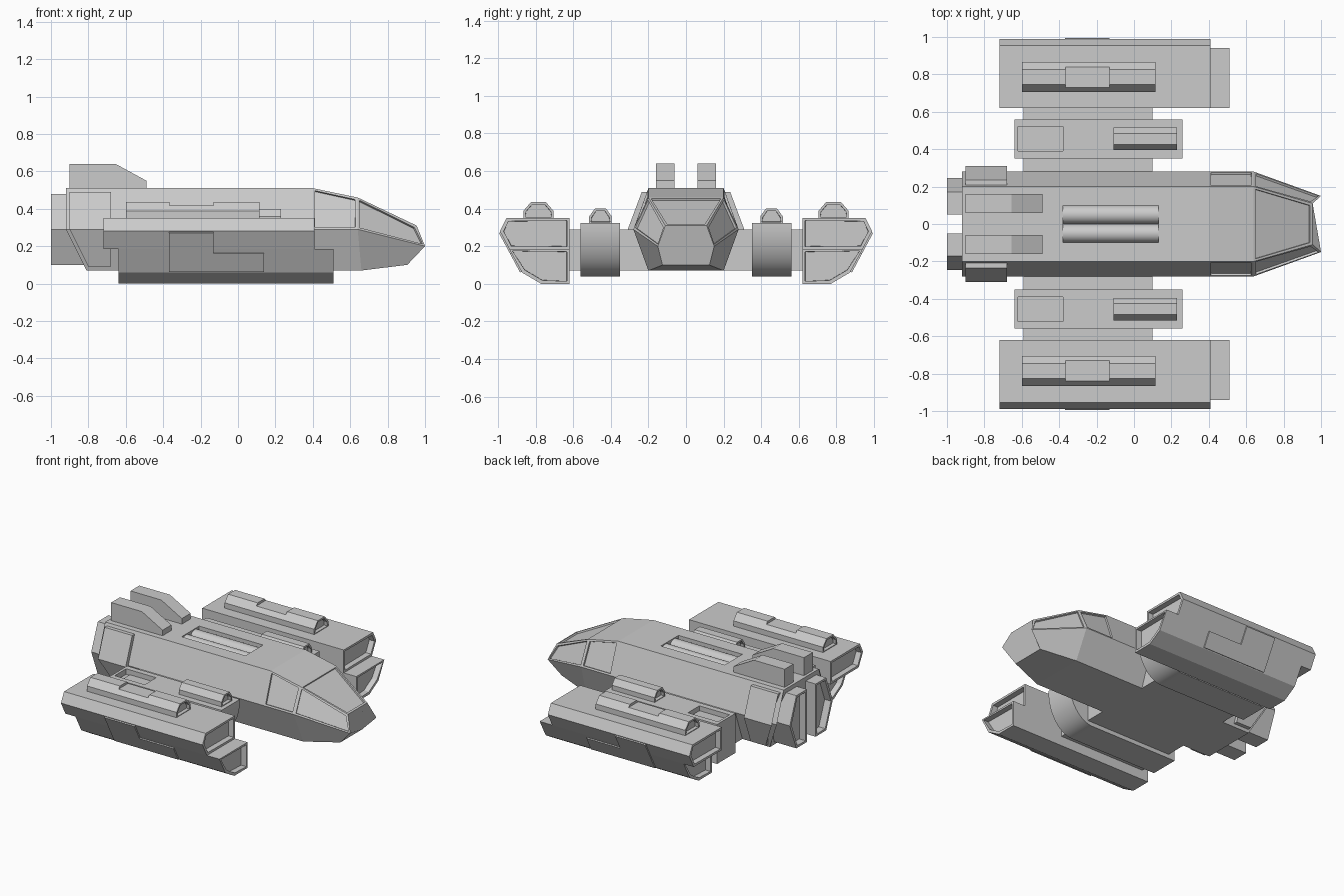
import bpy, bmesh, math

if "Cube" in bpy.data.objects:
    bpy.data.objects.remove(bpy.data.objects["Cube"])


def loft(name, rings, mirror=False, recess=(), frame=0.02, depth=0.02, smooth=False):
    """Skin rings of 3D points, cap the ends, and sink the listed faces behind a frame."""
    bm = bmesh.new()
    vs = [[bm.verts.new(p) for p in r] for r in rings]
    n = len(rings[0])
    faces = []
    for a, b in zip(vs, vs[1:]):
        for j in range(n):
            k = (j + 1) % n
            faces.append(bm.faces.new((a[j], a[k], b[k], b[j])))
    faces.append(bm.faces.new(vs[0]))
    faces.append(bm.faces.new(vs[-1]))
    bmesh.ops.recalc_face_normals(bm, faces=bm.faces)
    sunk = [faces[i] for i in recess]
    if sunk:
        bmesh.ops.inset_individual(bm, faces=sunk, thickness=frame)
        bmesh.ops.inset_individual(bm, faces=sunk, thickness=0.001, depth=-depth)
    me = bpy.data.meshes.new(name)
    bm.to_mesh(me)
    bm.free()
    ob = bpy.data.objects.new(name, me)
    bpy.context.collection.objects.link(ob)
    if smooth:
        bpy.ops.object.select_all(action='DESELECT')
        ob.select_set(True)
        bpy.context.view_layer.objects.active = ob
        bpy.ops.object.shade_smooth_by_angle(angle=math.radians(30))
    if mirror:
        m = ob.modifiers.new("mirror", 'MIRROR')
        m.use_axis = (False, True, False)
    return ob


def prism_x(name, profile, x0, x1, **kw):
    """Extrude a (y, z) profile along x."""
    return loft(name, [[(x, y, z) for y, z in profile] for x in (x0, x1)], **kw)


def prism_y(name, profile, y0, y1, **kw):
    """Extrude an (x, z) profile along y."""
    return loft(name, [[(x, y, z) for x, z in profile] for y in (y0, y1)], **kw)


def cut(ob, x0, x1, y0, y1, z0, z1):
    """Cut a box out of ob, ahead of its mirror."""
    c = prism_x("cutter_" + ob.name, [(y0, z0), (y1, z0), (y1, z1), (y0, z1)], x0, x1)
    c.hide_render = True
    c.hide_viewport = True
    c.display_type = 'WIRE'
    m = ob.modifiers.new("cut", 'BOOLEAN')
    m.object = c
    m.operation = 'DIFFERENCE'
    m.solver = 'EXACT'
    ob.modifiers.move(len(ob.modifiers) - 1, 0)


def hexagon(top, mid, bot):
    """Six-sided hull section from (x, half width, z) at three levels."""
    right = [top, mid, bot]
    return [p for p in right] + [(x, -y, z) for x, y, z in reversed(right)]


# Fuselage with sunken windows and roof bay
hull = loft("fuselage", [
    hexagon((-0.92, 0.2, 0.51), (-0.92, 0.28, 0.29), (-0.81, 0.2, 0.07)),
    hexagon((0.4, 0.2, 0.51), (0.4, 0.28, 0.29), (0.4, 0.2, 0.07)),
    hexagon((0.64, 0.2, 0.46), (0.64, 0.28, 0.29), (0.66, 0.2, 0.07)),
    hexagon((0.955, 0.11, 0.31), (1.0, 0.15, 0.2), (0.905, 0.125, 0.1)),
], recess=(6, 10, 12, 16, 17), frame=0.018, depth=0.012)
cut(hull, -0.38, 0.13, -0.1, 0.1, 0.45, 0.6)

# Twin tubes in the roof bay
tube = [(0.05 + 0.05 * math.cos(a), 0.455 + 0.05 * math.sin(a))
        for a in [i * math.tau / 32 for i in range(32)]]
prism_x("roof_tube", tube, -0.38, 0.13, mirror=True, smooth=True)

# Rear side plates
plate = [(0.15, 0.49), (0.235, 0.49), (0.31, 0.29), (0.235, 0.09), (0.15, 0.09)]
back = (-0.9, -0.9, -0.9, -0.8, -0.8)
loft("rear_side_plate", [[(x, y, z) for x, (y, z) in zip(back, plate)],
                         [(-0.68, y, z) for y, z in plate]], mirror=True)

# Rear engines, hollow at the back
prism_x("engine", [(0.05, 0.48), (0.17, 0.48), (0.245, 0.29), (0.17, 0.1), (0.05, 0.1)],
        -1.0, -0.78, mirror=True, recess=(5,), frame=0.02, depth=0.05)

# Tail fins
prism_y("tail_fin", [(-0.9, 0.5), (-0.9, 0.64), (-0.655, 0.64), (-0.49, 0.55), (-0.49, 0.5)],
        0.06, 0.16, mirror=True)

# Wing stub joining hull and pods
prism_x("wing_stub", [(0.18, 0.07), (0.64, 0.07), (0.64, 0.29), (0.18, 0.29)],
        -0.59, 0.1, mirror=True)

# Inner pod with rounded front underside and a sunken hatch
curve = [(0.06 + 0.2 * math.cos(a), 0.315 - 0.275 * math.sin(a))
         for a in [i * math.pi / 32 for i in range(17)]]
inner = prism_y("inner_pod", [(-0.64, 0.04), (-0.64, 0.325), (0.26, 0.325)] + curve,
                0.35, 0.56, mirror=True, smooth=True)
cut(inner, -0.62, -0.38, 0.39, 0.52, 0.285, 0.5)


def barrel(name, y, w, z, h, x0, x1):
    """Half-octagon housing with hollow ends."""
    prof = [(y - w, z - 0.005), (y - w, z + h * 0.45), (y - w / 2, z + h),
            (y + w / 2, z + h), (y + w, z + h * 0.45), (y + w, z - 0.005)]
    return prism_x(name, prof, x0, x1, mirror=True, recess=(6, 7), frame=0.014, depth=0.025)


barrel("inner_barrel", 0.455, 0.06, 0.325, 0.075, -0.11, 0.23)
outer_barrel = barrel("outer_barrel", 0.785, 0.08, 0.35, 0.085, -0.6, 0.115)
cut(outer_barrel, -0.365, -0.13, 0.725, 0.845, 0.418, 0.5)

# Outer pod, upper and lower shells staggered along x
prism_x("outer_pod_upper", [(0.62, 0.185), (0.62, 0.35), (0.955, 0.35), (0.99, 0.28), (0.94, 0.185)],
        -0.72, 0.41, mirror=True, recess=(5, 6), frame=0.02, depth=0.04)
prism_x("outer_pod_lower", [(0.62, 0.0), (0.62, 0.185), (0.94, 0.185), (0.872, 0.06), (0.77, 0.0)],
        -0.64, 0.51, mirror=True, recess=(5, 6), frame=0.02, depth=0.04)

# Stepped plate on the sloping outer side
step = [(-0.37, 0.275), (-0.13, 0.275), (-0.13, 0.165), (0.14, 0.165), (0.14, 0.065), (-0.37, 0.065)]
loft("side_step_plate", [[(x, 0.99 - (0.28 - z) * 0.535 + d, z - d * 0.5) for x, z in step]
                         for d in (-0.015, 0.008)], mirror=True)
